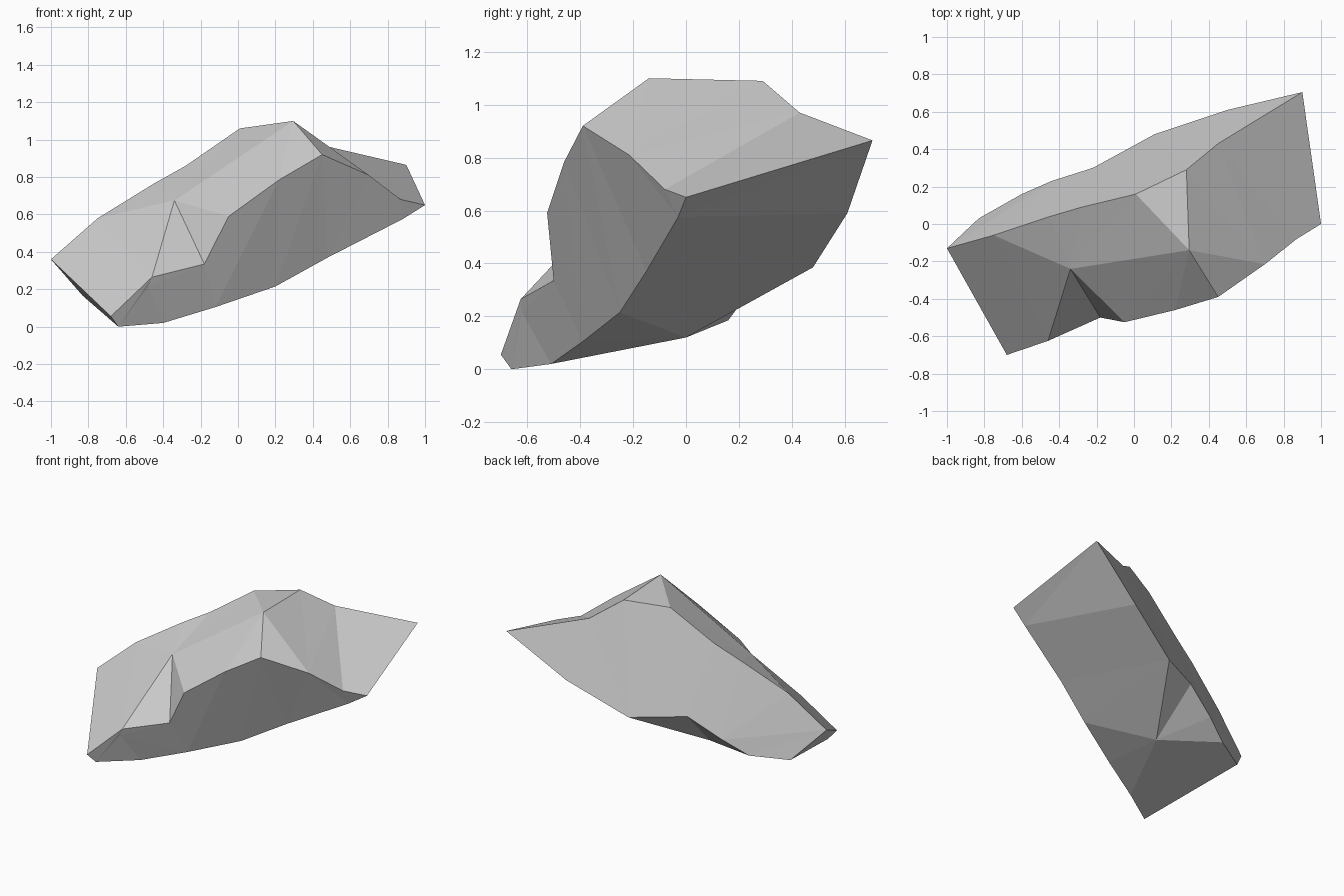
import bpy, bmesh

if "Cube" in bpy.data.objects:
    bpy.data.objects.remove(bpy.data.objects["Cube"])

bm = bmesh.new()


def rail(*points):
    return [bm.verts.new(p) for p in points]


def facet(*verts):
    bm.faces.new(verts)


# Front rim, left to right
front = rail((-.68, -.70, .055), (-.46, -.625, .265), (-.18, -.50, .335),
             (-.05, -.525, .59), (.22, -.46, .785), (.45, -.39, .92),
             (.70, -.215, .81), (.87, -.08, .68), (1, 0, .65))
# Lower front rim
low = rail((-.64, -.66, 0), (-.40, -.51, .02), (-.12, -.39, .105),
           (.20, -.25, .215), (.48, -.15, .37), (.88, -.03, .575))
# Top ridge along the back
ridge = rail((-1, -.13, .36), (-.75, -.06, .58), (-.45, .04, .765), (-.28, .09, .86),
             (.01, .16, 1.06), (.28, .29, 1.09), (.45, .43, .97), (.90, .705, .865))
# Lower back rim
back = rail((-.83, .03, .165), (-.60, .16, .185), (-.44, .23, .28),
            (-.22, .30, .41), (.11, .48, .385), (.50, .61, .59))
# Notch apex, summit, underside corner, front crease
notch, summit, under, crease = rail((-.34, -.24, .675), (.295, -.14, 1.1),
                                    (-.185, 0, .12), (-.48, -.62, .215))

# Upper facets and notch
facet(ridge[0], ridge[1], notch, front[1], front[0])
facet(*ridge[1:5], summit, notch)
facet(notch, summit, *front[5:2:-1])
facet(notch, front[3], front[2])
facet(notch, front[2], front[1])
facet(summit, ridge[4], ridge[5])
facet(summit, ridge[5], ridge[6], *front[7:4:-1])
facet(ridge[6], ridge[7], front[8], front[7])
# Front facets
facet(front[0], front[1], crease, *low[2::-1])
facet(crease, *front[1:], *low[5:1:-1])
# Back facets
facet(*ridge, *back[5:1:-1])
facet(ridge[0], back[2], back[1], back[0])
# Left end
facet(ridge[0], front[0], low[0], back[0])
# Right underside
facet(front[8], ridge[7], back[5], low[5])
facet(low[5], back[5], back[4], under, low[3], low[4])
# Underside
facet(under, low[3], low[2], low[1])
facet(under, low[1], low[0], back[0], back[1])
facet(under, back[1], back[2], back[3])
facet(under, back[3], back[4])

bmesh.ops.triangulate(bm, faces=bm.faces[:], quad_method='BEAUTY', ngon_method='BEAUTY')
bmesh.ops.recalc_face_normals(bm, faces=bm.faces[:])

mesh = bpy.data.meshes.new("rock")
bm.to_mesh(mesh)
bm.free()
bpy.context.collection.objects.link(bpy.data.objects.new("rock", mesh))
